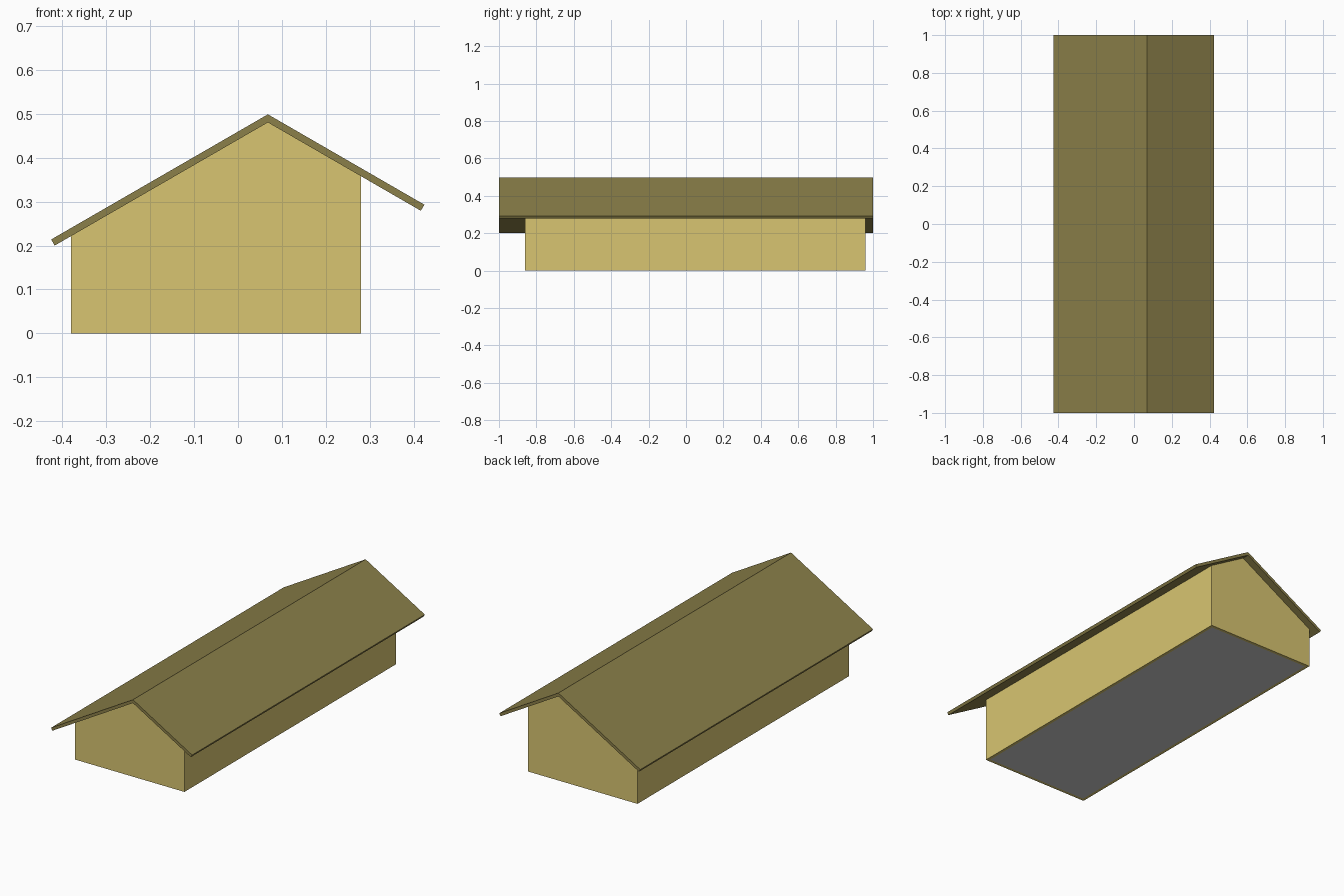
import bpy, bmesh
from math import sin, cos, tan, radians

if "Cube" in bpy.data.objects:
    bpy.data.objects.remove(bpy.data.objects["Cube"])


def material(name, rgb):
    m = bpy.data.materials.new(name)
    m.diffuse_color = (*rgb, 1)
    m.use_nodes = True
    m.node_tree.nodes["Principled BSDF"].inputs["Base Color"].default_value = m.diffuse_color
    return m


def prism(name, profile, y0, y1, mat=None):
    """Extrude an (x, z) profile from y0 to y1."""
    bm = bmesh.new()
    face = bm.faces.new([bm.verts.new((x, y0, z)) for x, z in profile])
    out = bmesh.ops.extrude_face_region(bm, geom=[face])
    verts = [v for v in out["geom"] if isinstance(v, bmesh.types.BMVert)]
    bmesh.ops.translate(bm, verts=verts, vec=(0, y1 - y0, 0))
    bmesh.ops.recalc_face_normals(bm, faces=bm.faces[:])
    mesh = bpy.data.meshes.new(name)
    bm.to_mesh(mesh)
    bm.free()
    obj = bpy.data.objects.new(name, mesh)
    bpy.context.collection.objects.link(obj)
    if mat:
        mesh.materials.append(mat)
    return obj


WALL = material("wall_yellow", (0.69, 0.56, 0.165))
ROOF = material("roof_olive", (0.26, 0.216, 0.067))

PITCH = radians(30)
RIDGE_X, RIDGE_Z = 0.068, 0.48          # underside of the ridge
X0, X1, Y0, Y1 = -0.38, 0.28, -0.86, 0.96
T = 0.016                               # wall and roof thickness


def under(x):
    """Height of the roof underside at x."""
    return RIDGE_Z - abs(x - RIDGE_X) * tan(PITCH)


# Gable end walls
gable = [(X0, 0), (X1, 0), (X1, under(X1)), (RIDGE_X, RIDGE_Z), (X0, under(X0))]
prism("front_wall", gable, Y0, Y0 + T, WALL)
prism("back_wall", gable, Y1 - T, Y1, WALL)

# Long side walls, cut to the roof slope
for name, a, b in (("left_wall", X0, X0 + T), ("right_wall", X1 - T, X1)):
    prism(name, [(a, 0), (b, 0), (b, under(b)), (a, under(a))],
          Y0 + T, Y1 - T, WALL)

# Floor between the walls
prism("floor", [(X0 + T, 0), (X1 - T, 0), (X1 - T, T), (X0 + T, T)],
      Y0 + T, Y1 - T)

# Overhanging roof with square-cut eaves
eave_l, eave_r = -0.417, 0.416
dx, dz = T * sin(PITCH), T * cos(PITCH)
prism("roof", [
    (eave_l, under(eave_l)), (RIDGE_X, RIDGE_Z), (eave_r, under(eave_r)),
    (eave_r + dx, under(eave_r) + dz),
    (RIDGE_X, RIDGE_Z + T / cos(PITCH)),
    (eave_l - dx, under(eave_l) + dz)], -1, 1, ROOF)
